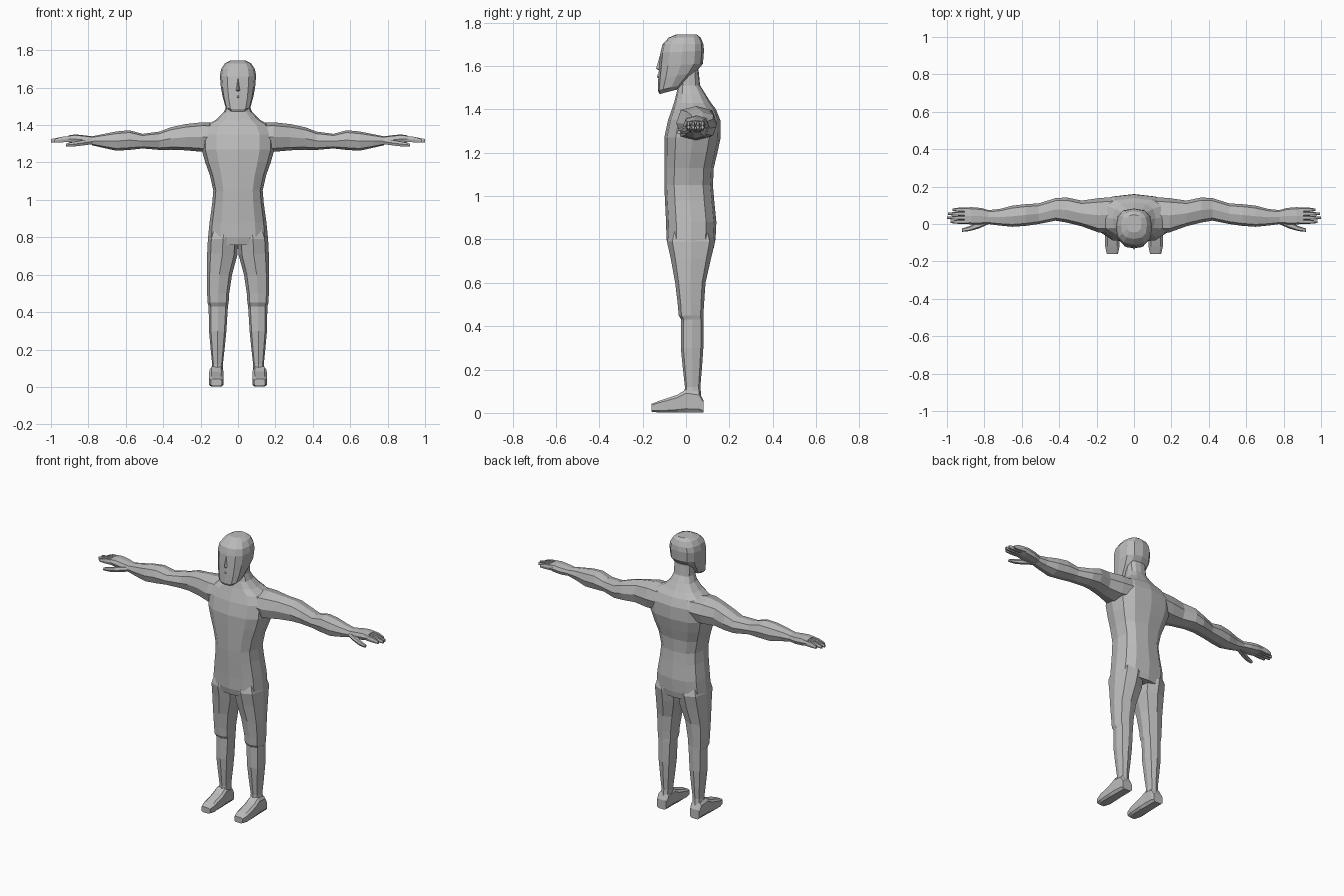
import bpy, bmesh, math

skin = bpy.data.materials.new("plain grey")
skin.diffuse_color = (0.5, 0.5, 0.5, 1)

# maps (along, u, v) to x, y, z for each loft direction
AXES = {"x": lambda a, u, v: (a, u, v),
        "y": lambda a, u, v: (u, a, v),
        "z": lambda a, u, v: (u, v, a)}


def finish(name, bm, mirror):
    bmesh.ops.recalc_face_normals(bm, faces=bm.faces)
    mesh = bpy.data.meshes.new(name)
    bm.to_mesh(mesh)
    bm.free()
    mesh.materials.append(skin)
    ob = bpy.data.objects.new(name, mesh)
    bpy.context.collection.objects.link(ob)
    if mirror:
        ob.modifiers.new("Mirror", "MIRROR").use_axis[0] = True
    return ob


def loft(name, axis, rings, sides=8, power=0.75, turn=0.0, mirror=False):
    """rings: (position, u min, u max, v min, v max[, rise from v min to v max])"""
    bm = bmesh.new()
    loops = []
    for a, u0, u1, v0, v1, *rise in rings:
        loop = []
        for i in range(sides):
            t = 2 * math.pi * (i + turn) / sides
            c, s = math.cos(t), math.sin(t)
            c = math.copysign(abs(c) ** power, c)
            s = math.copysign(abs(s) ** power, s)
            u = (u0 + u1) / 2 + c * (u1 - u0) / 2
            v = (v0 + v1) / 2 + s * (v1 - v0) / 2
            along = a + (rise[0] * (s + 1) / 2 if rise else 0)
            loop.append(bm.verts.new(AXES[axis](along, u, v)))
        loops.append(loop)
    for p, q in zip(loops, loops[1:]):
        for i in range(sides):
            j = (i + 1) % sides
            bm.faces.new((p[i], p[j], q[j], q[i]))
    bm.faces.new(loops[0])
    bm.faces.new(loops[-1])
    return finish(name, bm, mirror)


def solid(name, points, mirror=False):
    bm = bmesh.new()
    for p in points:
        bm.verts.new(p)
    bmesh.ops.convex_hull(bm, input=bm.verts)
    return finish(name, bm, mirror)


# Trunk from hips to neck: height, half width, front, back
trunk = [(0.76, 0.158, -0.08, 0.128), (0.80, 0.160, -0.09, 0.136),
         (0.88, 0.152, -0.092, 0.140), (0.98, 0.138, -0.097, 0.130),
         (1.05, 0.132, -0.10, 0.124), (1.13, 0.150, -0.10, 0.128),
         (1.20, 0.175, -0.10, 0.145), (1.27, 0.195, -0.10, 0.160),
         (1.35, 0.195, -0.083, 0.158), (1.40, 0.165, -0.065, 0.138),
         (1.43, 0.115, -0.055, 0.115), (1.47, 0.075, -0.045, 0.09),
         (1.51, 0.060, -0.035, 0.065), (1.58, 0.058, -0.03, 0.058)]
loft("torso", "z", [(z, -w, w, f, b) for z, w, f, b in trunk], 12, 0.75)

# Head, with the jaw line rising towards the back
head = [(1.47, 0.045, -0.122, -0.045, 0.02), (1.485, 0.068, -0.13, -0.01, 0.03),
        (1.54, 0.083, -0.128, 0.045, 0.03), (1.60, 0.092, -0.124, 0.078, 0.01),
        (1.66, 0.097, -0.118, 0.083, 0.01), (1.70, 0.090, -0.108, 0.08, 0.0),
        (1.73, 0.070, -0.08, 0.068, 0.0), (1.745, 0.04, -0.045, 0.05, 0.0)]
loft("head", "z", [(z, -w, w, f, b, r) for z, w, f, b, r in head], 12, 0.75)

# Nose, lips, eyes and ears
solid("nose", [(0, -0.117, 1.66), (-0.014, -0.118, 1.585), (0.014, -0.118, 1.585),
               (0, -0.138, 1.588), (0, -0.120, 1.575)])
solid("lips", [(-0.02, -0.119, 1.555), (0.02, -0.119, 1.555), (0, -0.132, 1.562),
               (0, -0.133, 1.548), (0, -0.122, 1.54)])
solid("eye", [(0.04, -0.106, 1.655), (0.075, -0.085, 1.657), (0.057, -0.103, 1.664),
              (0.057, -0.104, 1.648), (0.057, -0.08, 1.655)], True)

# Legs
loft("leg", "z", [
    (0.84, 0.002, 0.145, -0.075, 0.12), (0.79, 0.0, 0.161, -0.088, 0.134),
    (0.71, 0.002, 0.165, -0.07, 0.115), (0.60, 0.032, 0.167, -0.05, 0.09),
    (0.50, 0.047, 0.165, -0.038, 0.083), (0.45, 0.050, 0.163, -0.034, 0.08),
    (0.43, 0.054, 0.157, -0.022, 0.08), (0.30, 0.062, 0.155, -0.024, 0.08),
    (0.20, 0.072, 0.146, -0.014, 0.073), (0.12, 0.081, 0.138, -0.005, 0.066),
    (0.06, 0.080, 0.145, -0.01, 0.072)], 8, 0.75, mirror=True)

# Feet, from heel to toe
loft("foot", "y", [
    (0.08, 0.082, 0.15, 0.0, 0.06), (0.06, 0.078, 0.152, 0.0, 0.10),
    (0.0, 0.078, 0.154, 0.0, 0.11), (-0.04, 0.075, 0.156, 0.0, 0.085),
    (-0.12, 0.076, 0.156, 0.0, 0.058), (-0.16, 0.085, 0.146, 0.005, 0.042)],
    8, 0.45, 0.5, True)

# Arms: x, front, back, bottom, top
loft("arm", "x", [
    (0.10, -0.045, 0.145, 1.27, 1.41), (0.19, -0.045, 0.138, 1.257, 1.415),
    (0.28, -0.012, 0.125, 1.265, 1.405), (0.36, 0.008, 0.142, 1.268, 1.388),
    (0.42, 0.018, 0.138, 1.267, 1.365), (0.51, 0.0, 0.11, 1.275, 1.353),
    (0.58, -0.01, 0.106, 1.267, 1.372), (0.65, -0.015, 0.098, 1.263, 1.366),
    (0.72, -0.008, 0.08, 1.278, 1.352), (0.78, 0.0, 0.074, 1.292, 1.34)],
    8, 0.75, mirror=True)

# Hands
loft("palm", "x", [
    (0.76, 0.004, 0.07, 1.296, 1.337), (0.82, -0.002, 0.086, 1.295, 1.345),
    (0.87, -0.002, 0.09, 1.30, 1.35), (0.905, 0.0, 0.088, 1.308, 1.345)],
    8, 0.6, mirror=True)
for i, tip in enumerate((0.98, 1.0, 0.995, 0.97)):
    y = 0.001 + 0.0215 * i
    loft(f"finger_{i + 1}", "x", [
        (0.88, y, y + 0.0225, 1.309, 1.345), (0.94, y, y + 0.0215, 1.306, 1.339),
        (tip, y + 0.004, y + 0.017, 1.307, 1.326)], 6, 0.75, mirror=True)
loft("thumb", "x", [
    (0.775, 0.0, 0.04, 1.297, 1.328), (0.83, -0.024, 0.015, 1.289, 1.32),
    (0.88, -0.038, -0.012, 1.284, 1.311), (0.92, -0.042, -0.024, 1.285, 1.302)],
    6, 0.75, mirror=True)
